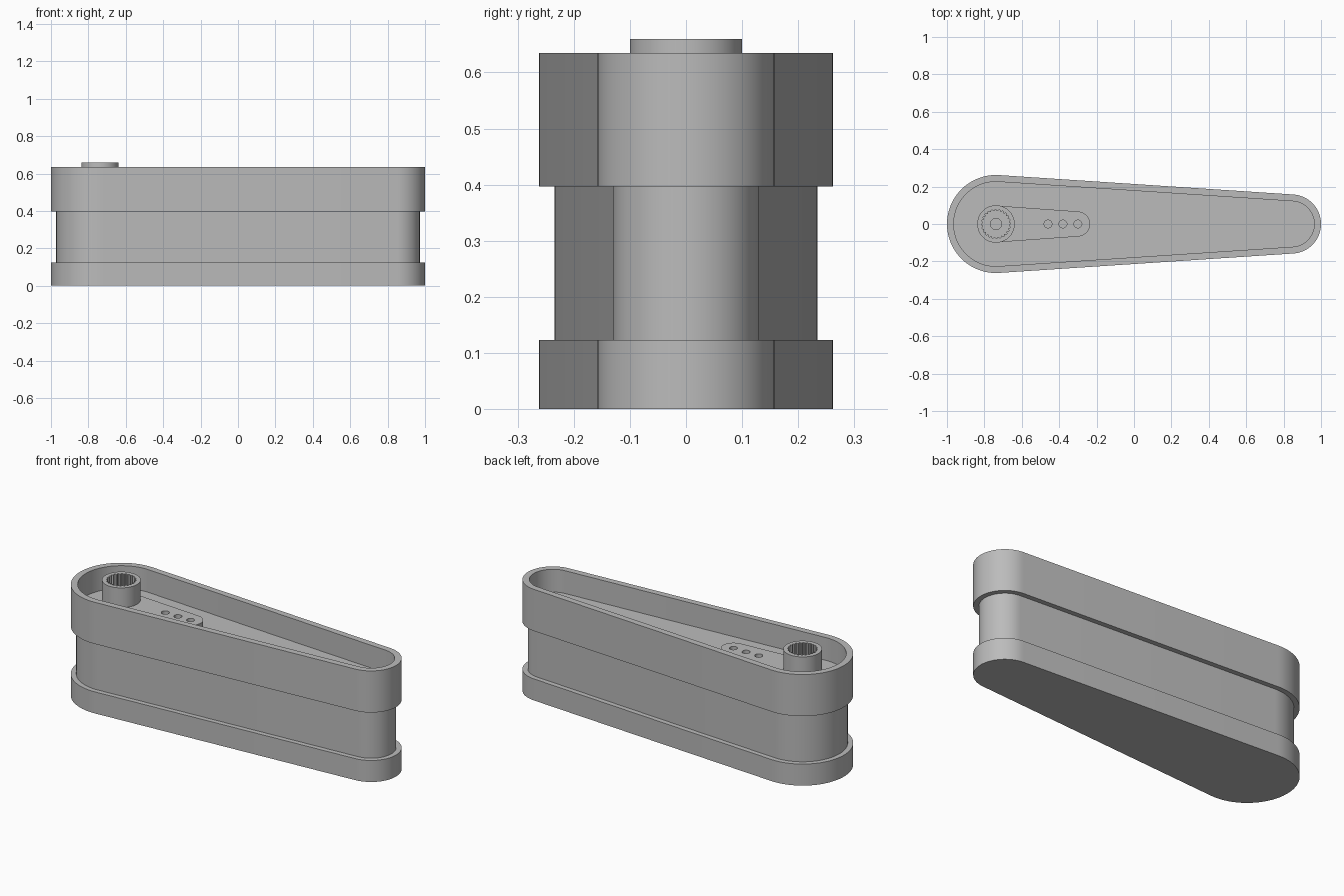
import bpy, bmesh
from math import acos, cos, sin, pi, radians

if "Cube" in bpy.data.objects:
    bpy.data.objects.remove(bpy.data.objects["Cube"])

grey = bpy.data.materials.new("plain grey")
grey.use_nodes = True
colour = (0.5, 0.5, 0.5, 1)
grey.diffuse_color = colour
grey.node_tree.nodes["Principled BSDF"].inputs["Base Color"].default_value = colour

HUB_X, TIP_X = -0.738, 0.842
FLOOR, ARM_TOP = 0.505, 0.547


def finish(name, bm):
    bmesh.ops.recalc_face_normals(bm, faces=bm.faces)
    mesh = bpy.data.meshes.new(name)
    bm.to_mesh(mesh)
    bm.free()
    obj = bpy.data.objects.new(name, mesh)
    bpy.context.collection.objects.link(obj)
    mesh.materials.append(grey)
    bpy.ops.object.select_all(action="DESELECT")
    obj.select_set(True)
    bpy.context.view_layer.objects.active = obj
    bpy.ops.object.shade_smooth_by_angle(angle=radians(25))


def circle(x, r, n, start=0.0, end=2 * pi, closed=True):
    steps = n if closed else n - 1
    return [(x + r * cos(start + (end - start) * i / steps),
             r * sin(start + (end - start) * i / steps)) for i in range(n)]


def tapered_slot(x1, r1, x2, r2, n=40):
    """Outline around two circles joined by their outer tangents."""
    a = acos((r1 - r2) / (x2 - x1))
    return (circle(x1, r1, n, a, 2 * pi - a, False)
            + circle(x2, r2, n, -a, a, False))


def loft(name, sections):
    """Join equal-length outlines, given as (outline, z), and cap both ends."""
    bm = bmesh.new()
    rings = [[bm.verts.new((x, y, z)) for x, y in outline] for outline, z in sections]
    for low, high in zip(rings, rings[1:]):
        for i in range(len(low)):
            bm.faces.new((low[i - 1], low[i], high[i], high[i - 1]))
    bm.faces.new(rings[0])
    bm.faces.new(rings[-1])
    finish(name, bm)


# Housing: base flange, recessed waist, upper band and open tray
def body(inset):
    return tapered_slot(HUB_X, 0.262 - inset, TIP_X, 0.158 - inset)


steps = [(0, 0), (0, 0.123), (0.028, 0.123), (0.028, 0.397),
         (0, 0.397), (0, 0.635), (0.036, 0.635), (0.036, FLOOR)]
loft("housing", [(body(inset), z) for inset, z in steps])

# Hub with a splined socket and a screw hole
TEETH = 24
spline = []
for i, (c, s) in enumerate(circle(0, 1, TEETH * 4)):
    r = 0.078 if i % 4 < 2 else 0.070
    spline.append((HUB_X + r * c, r * s))


def ring(r):
    return circle(HUB_X, r, TEETH * 4)


loft("splined_hub", [(ring(0.1), FLOOR), (ring(0.1), 0.66), (spline, 0.66),
                     (spline, 0.57), (ring(0.03), 0.57), (ring(0.03), 0.55)])

# Arm plate with three through holes
bm = bmesh.new()
outlines = [tapered_slot(HUB_X, 0.098, -0.302, 0.067, 24)]
outlines += [circle(x, 0.021, 24) for x in (-0.46, -0.38, -0.30)]
edges = []
for outline in outlines:
    verts = [bm.verts.new((x, y, ARM_TOP)) for x, y in outline]
    edges += [bm.edges.new((verts[i - 1], verts[i])) for i in range(len(verts))]
bmesh.ops.triangle_fill(bm, edges=edges, use_beauty=True)
walls = bmesh.ops.extrude_face_region(bm, geom=bm.faces[:], use_keep_orig=True)
for item in walls["geom"]:
    if isinstance(item, bmesh.types.BMVert):
        item.co.z = FLOOR
finish("arm_plate", bm)
